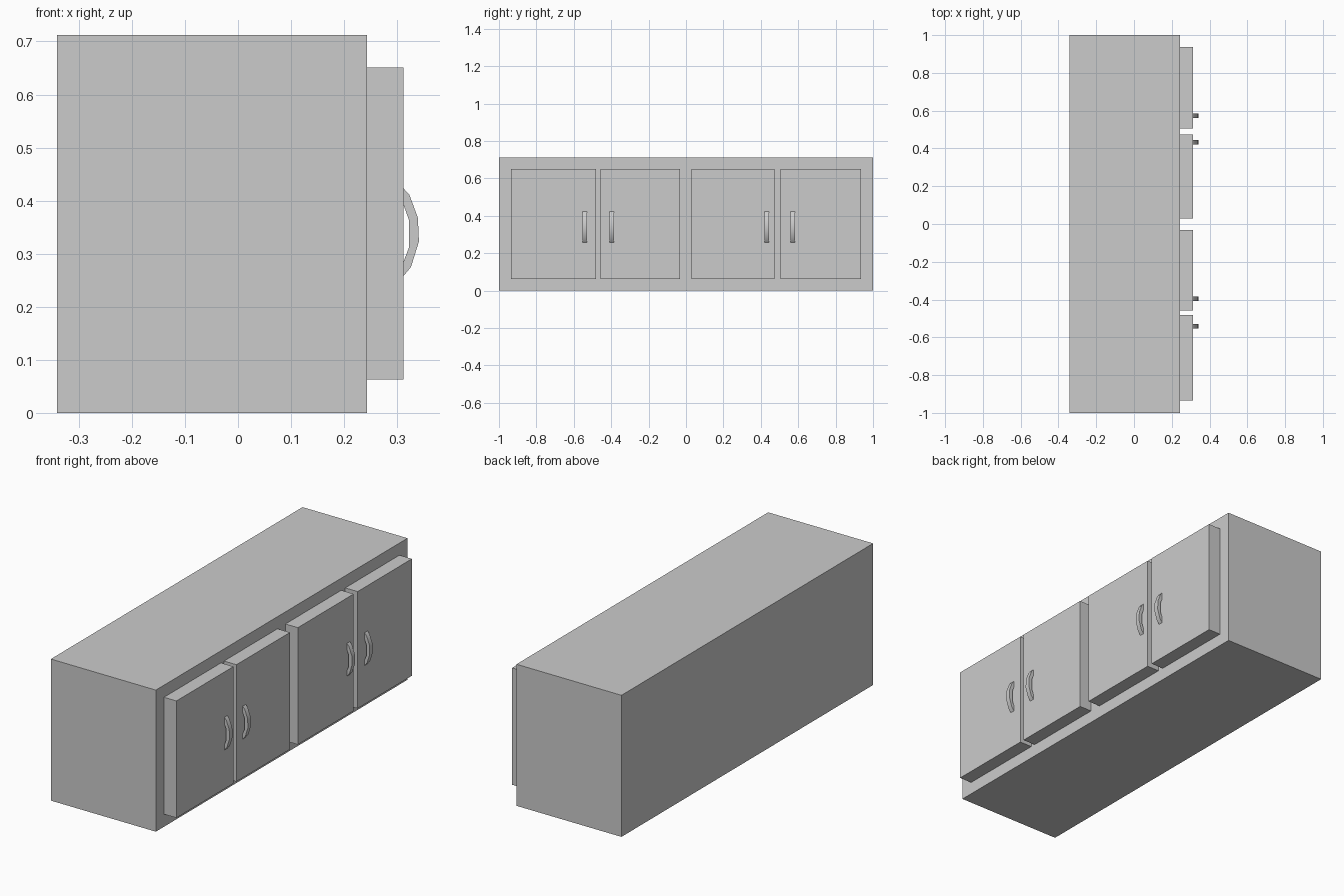
import bpy, bmesh, math

if "Cube" in bpy.data.objects:
    bpy.data.objects.remove(bpy.data.objects["Cube"])


def box(name, x, y, z):
    """Box from (min, max) ranges on each axis."""
    bpy.ops.mesh.primitive_cube_add(size=1, location=[sum(r) / 2 for r in (x, y, z)])
    ob = bpy.context.object
    ob.name = name
    ob.scale = [r[1] - r[0] for r in (x, y, z)]
    bpy.ops.object.transform_apply(location=False, rotation=False, scale=True)
    return ob


def handle(name, y, width=0.024):
    """Bowed pull: a curved strip profile in XZ extruded along Y."""
    profile = [(0.312, 0.423), (0.323, 0.411), (0.339, 0.368), (0.341, 0.323),
               (0.326, 0.275), (0.312, 0.258), (0.312, 0.285), (0.322, 0.311),
               (0.322, 0.364), (0.312, 0.392)]
    bm = bmesh.new()
    face = bm.faces.new([bm.verts.new((px, -width / 2, pz)) for px, pz in profile])
    ext = bmesh.ops.extrude_face_region(bm, geom=[face])
    verts = [v for v in ext["geom"] if isinstance(v, bmesh.types.BMVert)]
    bmesh.ops.translate(bm, verts=verts, vec=(0, width, 0))
    bmesh.ops.recalc_face_normals(bm, faces=bm.faces)
    mesh = bpy.data.meshes.new(name)
    bm.to_mesh(mesh)
    bm.free()
    ob = bpy.data.objects.new(name, mesh)
    ob.location.y = y
    bpy.context.collection.objects.link(ob)
    bpy.ops.object.select_all(action='DESELECT')
    ob.select_set(True)
    bpy.context.view_layer.objects.active = ob
    bpy.ops.object.shade_smooth_by_angle(angle=math.radians(45))


# Cabinet body
box("cabinet_body", (-0.341, 0.243), (-1, 1), (0, 0.712))

# Four doors, each with a pull near the meeting edge of its pair
doors = [(-0.935, -0.482, -0.542), (-0.458, -0.033, -0.396),
         (0.03, 0.474, 0.432), (0.505, 0.936, 0.572)]
for i, (y0, y1, hy) in enumerate(doors, 1):
    box(f"door_{i}", (0.243, 0.312), (y0, y1), (0.063, 0.651))
    handle(f"door_handle_{i}", hy)
